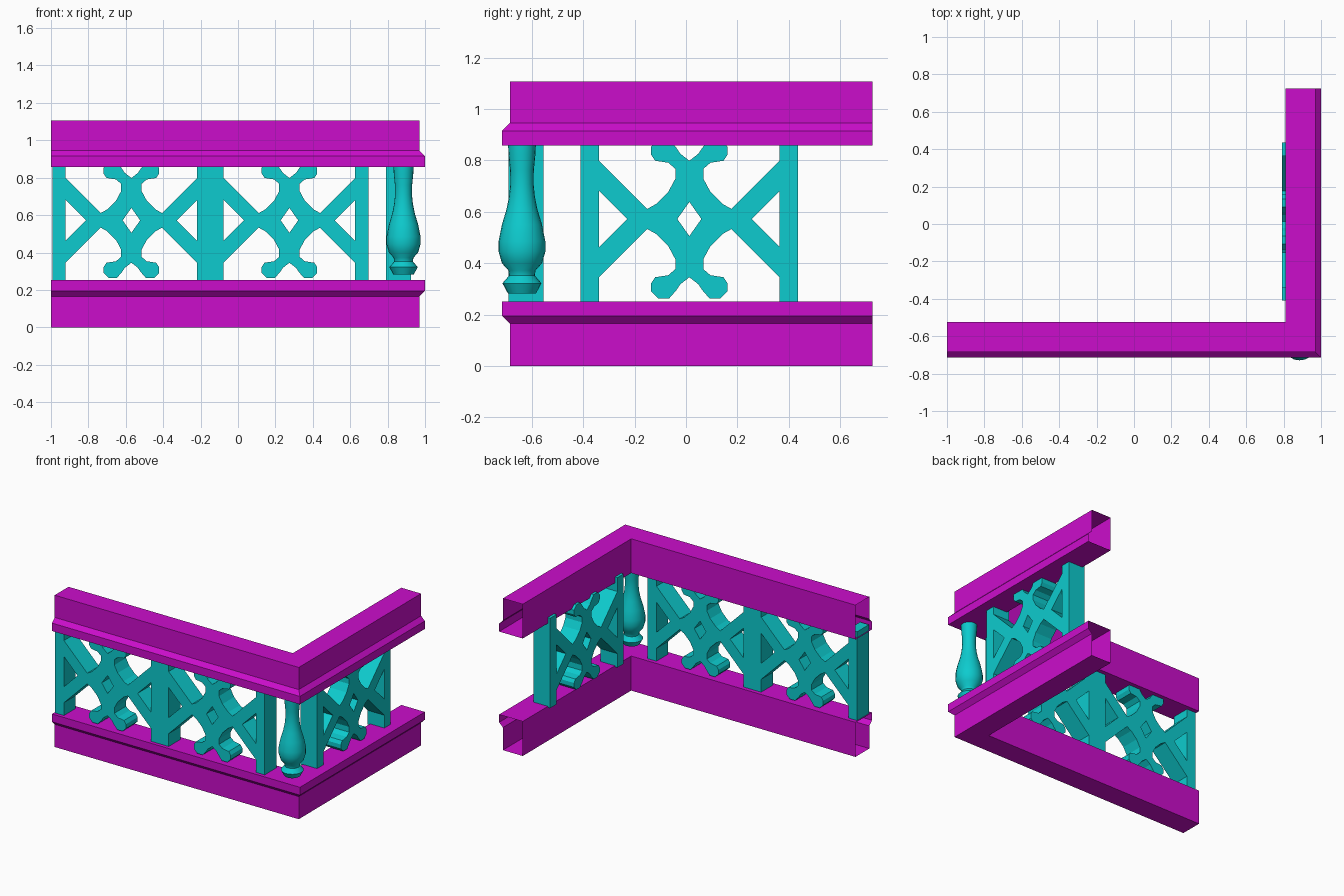
import bpy, bmesh, math

if "Cube" in bpy.data.objects:
    bpy.data.objects.remove(bpy.data.objects["Cube"])


def material(name, rgb):
    m = bpy.data.materials.new(name)
    m.diffuse_color = (*rgb, 1)
    m.use_nodes = True
    m.node_tree.nodes["Principled BSDF"].inputs["Base Color"].default_value = m.diffuse_color
    return m


MAGENTA = material("rail_paint", (0.60, 0.004, 0.60))
CYAN = material("fretwork_paint", (0.004, 0.60, 0.62))


def make_object(name, bm, mat):
    bmesh.ops.recalc_face_normals(bm, faces=bm.faces)
    me = bpy.data.meshes.new(name)
    bm.to_mesh(me)
    bm.free()
    me.materials.append(mat)
    ob = bpy.data.objects.new(name, me)
    bpy.context.collection.objects.link(ob)
    return ob


# Rails: closed profile (inset from outer lip, z) swept round the mitred corner, ends open
def rail(name, profile):
    bm = bmesh.new()
    rows = [[bm.verts.new(p) for p in ((-1.0, -0.715 + d, z),
                                       (1.0 - d, -0.715 + d, z),
                                       (1.0 - d, 0.725, z))] for d, z in profile]
    for a, b in zip(rows, rows[1:] + rows[:1]):
        for i in range(2):
            bm.faces.new((a[i], a[i + 1], b[i + 1], b[i]))
    ob = make_object(name, bm, MAGENTA)
    return ob


W, LIP = 0.19, 0.03
rail("bottom_rail", [(LIP, 0), (LIP, 0.165), (0, 0.195), (0, 0.252), (W, 0.252), (W, 0)])
rail("top_rail", [(0, 0.857), (0, 0.915), (LIP, 0.945), (LIP, 1.107), (W, 1.107), (W, 0.857)])

# Fretwork panel: one quarter outline, mirrored both ways and thickened
QUARTER = [(12, 0), (0, 17), (0, 58), (9, 65), (13, 71), (20, 79), (31, 79), (38, 72),
           (38, 64), (34, 58), (21, 56), (14, 50), (14, 40), (21, 27), (33, 15), (42, 10),
           (90, 58), (90, 84), (108.3, 84), (108.3, 0), (90, 0), (90, 28), (62, 0)]


def panel(name, x, y, turn=0):
    bm = bmesh.new()
    bm.faces.new([bm.verts.new((u / 256, 0, v / 256)) for u, v in QUARTER])
    ob = make_object(name, bm, CYAN)
    ob.location = (x, y, 0.572)
    ob.rotation_euler.z = turn
    mirror = ob.modifiers.new("mirror", "MIRROR")
    mirror.use_axis = (True, False, True)
    solid = ob.modifiers.new("thickness", "SOLIDIFY")
    solid.thickness = 0.135
    solid.offset = 0


panel("front_panel_left", -0.570, -0.622)
panel("front_panel_right", 0.275, -0.622)
panel("side_panel", 0.858, 0.013, math.pi / 2)

# Turned corner baluster: lathe of (radius, z)
TURNING = [(0.055, 0.283), (0.076, 0.322), (0.050, 0.352), (0.053, 0.372), (0.078, 0.400),
           (0.091, 0.445), (0.091, 0.485), (0.078, 0.550), (0.060, 0.610), (0.050, 0.660),
           (0.045, 0.710), (0.046, 0.760), (0.052, 0.820), (0.054, 0.860)]
SIDES = 20
bm = bmesh.new()
rings = [[bm.verts.new((r * math.cos(2 * math.pi * i / SIDES),
                        r * math.sin(2 * math.pi * i / SIDES), z)) for i in range(SIDES)]
         for r, z in TURNING]
for a, b in zip(rings, rings[1:]):
    for i in range(SIDES):
        j = (i + 1) % SIDES
        bm.faces.new((a[i], a[j], b[j], b[i]))
bm.faces.new(rings[0])
bm.faces.new(rings[-1])
baluster = make_object("corner_baluster", bm, CYAN)
baluster.location = (0.885, -0.638, 0)
bpy.context.view_layer.objects.active = baluster
baluster.select_set(True)
bpy.ops.object.shade_smooth_by_angle(angle=math.radians(40))
